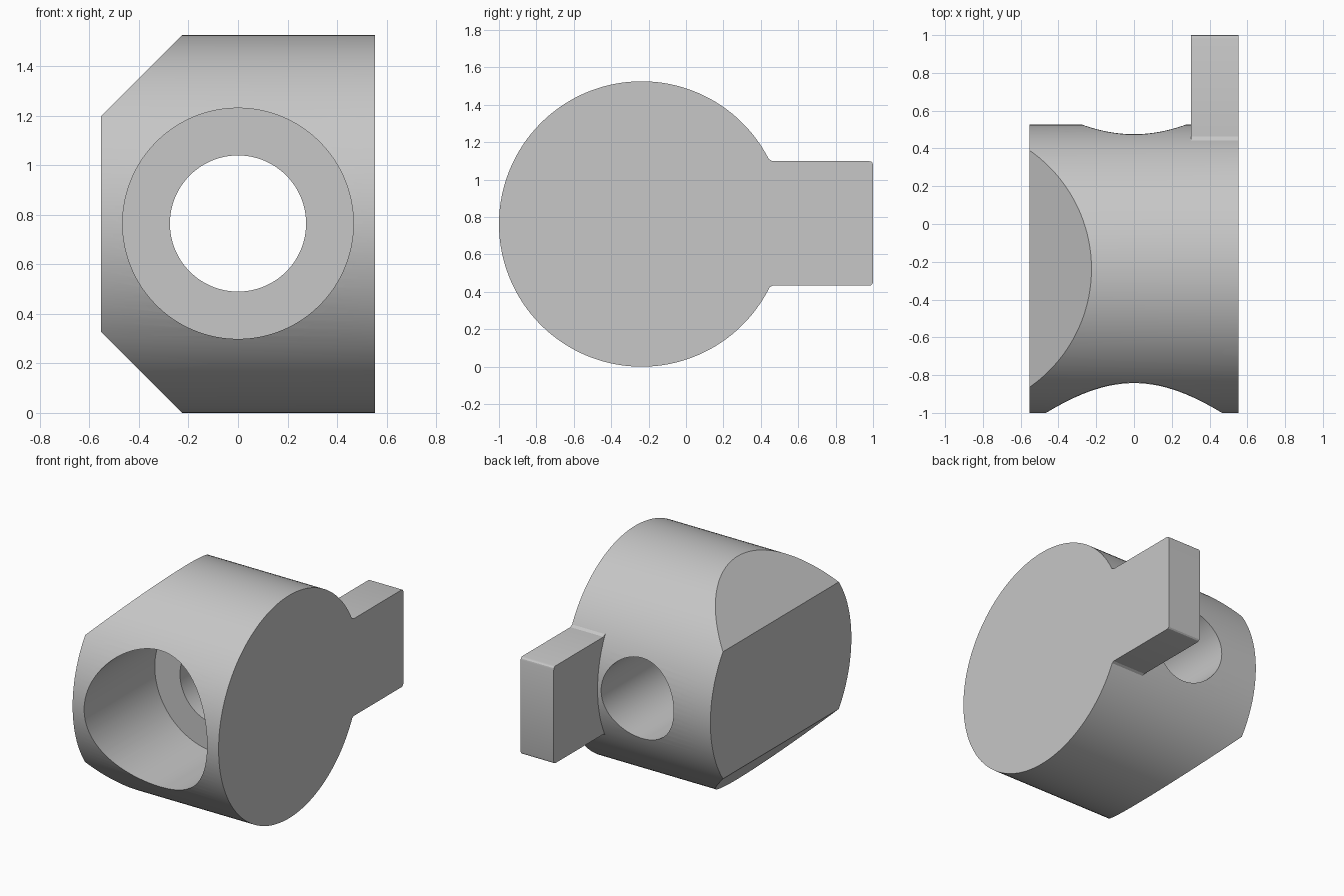
import bpy, bmesh, math
from mathutils import Matrix, Vector

default = bpy.data.objects.get("Cube")
if default:
    bpy.data.objects.remove(default, do_unlink=True)

R = 0.763            # body radius, also height of its axis
CY = R - 1           # body axis position in y
HALF = 0.553         # half width in x

grey = bpy.data.materials.new("plain grey")
grey.use_nodes = True
grey.diffuse_color = (0.57, 0.57, 0.57, 1)
grey.node_tree.nodes["Principled BSDF"].inputs["Base Color"].default_value = (0.57, 0.57, 0.57, 1)


def to_object(name, bm):
    bmesh.ops.recalc_face_normals(bm, faces=bm.faces)
    mesh = bpy.data.meshes.new(name)
    bm.to_mesh(mesh)
    bm.free()
    mesh.materials.append(grey)
    obj = bpy.data.objects.new(name, mesh)
    bpy.context.collection.objects.link(obj)
    return obj


def cylinder(radius, start, end, axis, centre):
    """Cylinder along x or y, running from start to end on that axis."""
    bm = bmesh.new()
    turn = Matrix.Rotation(math.pi / 2, 4, 'Y' if axis == 0 else 'X')
    place = Vector(centre)
    place[axis] = (start + end) / 2
    bmesh.ops.create_cone(bm, cap_ends=True, segments=128, radius1=radius, radius2=radius,
                          depth=end - start, matrix=Matrix.Translation(place) @ turn)
    return bm


def combine(target, tool, operation):
    mod = target.modifiers.new("combine", 'BOOLEAN')
    mod.operation = operation
    mod.solver = 'EXACT'
    mod.object = tool
    tool.hide_render = True
    bpy.context.view_layer.objects.active = target
    bpy.ops.object.modifier_apply(modifier=mod.name)
    bpy.data.objects.remove(tool, do_unlink=True)


# Round body with a slanted cut above and below on its right end
bm = cylinder(R, -HALF, HALF, 0, (0, CY, R))
for side in (1, -1):
    bmesh.ops.bisect_plane(bm, geom=bm.verts[:] + bm.edges[:] + bm.faces[:],
                           plane_co=(-HALF, 0, R + side * 0.435),
                           plane_no=(-1, 0, side), clear_outer=True)
    bmesh.ops.holes_fill(bm, edges=[e for e in bm.edges if e.is_boundary], sides=0)
body = to_object("valve_body", bm)

# Rear tab: half profile in y and height, mirrored, with flared root and rounded end
corner = 0.02
half = [(0.2, 0.373), (0.424, 0.373), (0.437, 0.347), (0.462, 0.333)]
for i in range(4):
    a = math.pi / 2 * (1 - i / 3)
    half.append((1 - corner + corner * math.cos(a), 0.333 - corner + corner * math.sin(a)))
outline = half + [(y, -z) for y, z in reversed(half)]
bm = bmesh.new()
face = bm.faces.new([bm.verts.new((0.302, y, R + 0.003 + z)) for y, z in outline])
ext = bmesh.ops.extrude_face_region(bm, geom=[face])
bmesh.ops.translate(bm, vec=(HALF - 0.302, 0, 0),
                    verts=[v for v in ext["geom"] if isinstance(v, bmesh.types.BMVert)])
combine(body, to_object("rear_tab", bm), 'UNION')

# Wide front bore to mid-depth, then a narrower through hole
combine(body, to_object("bore_cutter", cylinder(0.466, -1.3, -0.235, 1, (0, 0, R + 0.002))), 'DIFFERENCE')
combine(body, to_object("hole_cutter", cylinder(0.275, -0.5, 0.9, 1, (0, 0, R + 0.002))), 'DIFFERENCE')

bpy.ops.object.select_all(action='DESELECT')
body.select_set(True)
bpy.context.view_layer.objects.active = body
bpy.ops.object.shade_smooth_by_angle(angle=math.radians(20))
